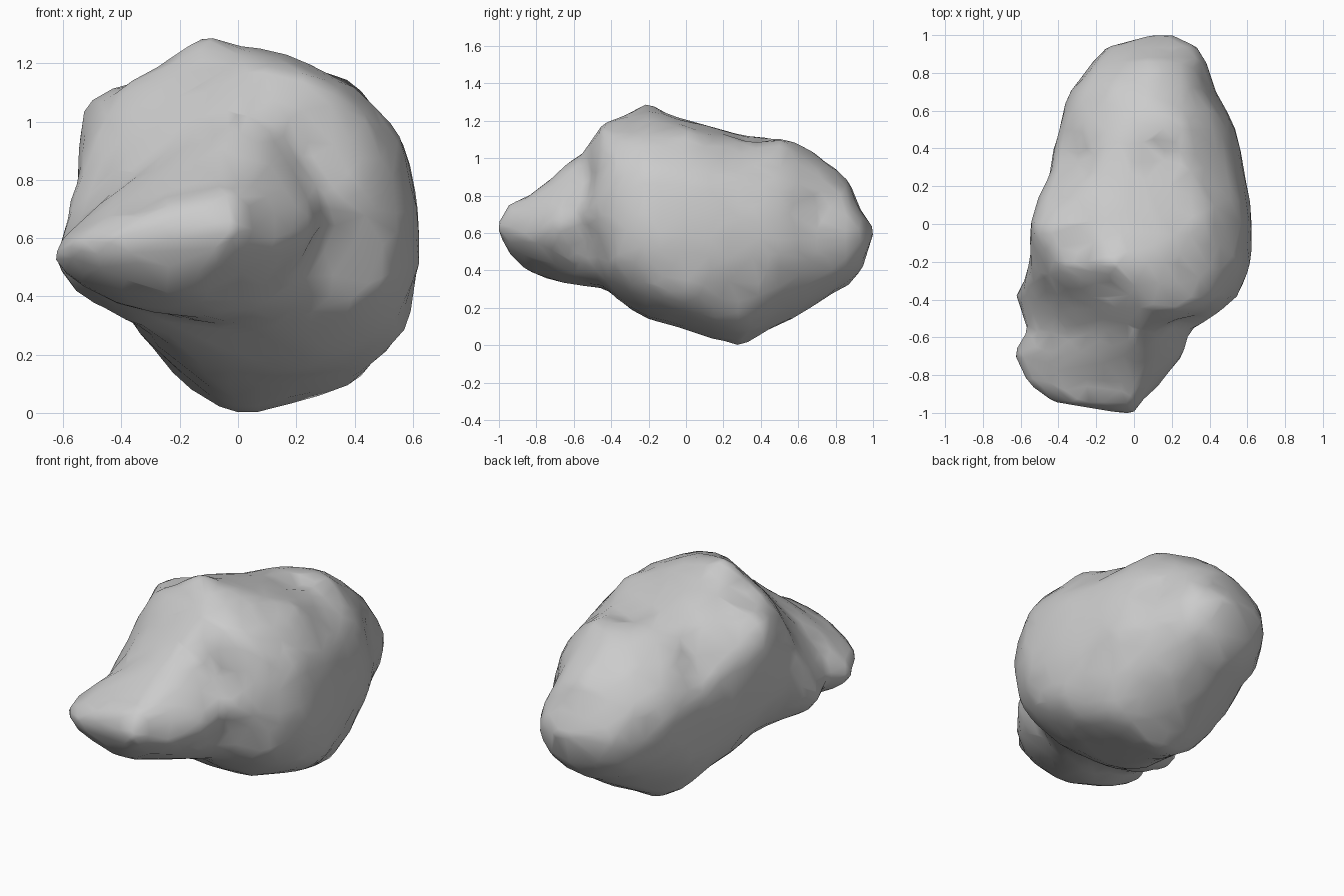
import bpy, bmesh, math
from mathutils import Vector, noise

if "Cube" in bpy.data.objects:
    bpy.data.objects.remove(bpy.data.objects["Cube"])

# Cross-sections along the rock: y, then left, right, top, bottom extremes (x, z)
STATIONS = [
    (-1.00, -.07, .65, .00, .64, -.03, .67, -.03, .62),
    (-.945, -.43, .61, .04, .66, -.04, .76, -.14, .50),
    (-.86, -.54, .60, .13, .61, .00, .80, -.20, .42),
    (-.69, -.64, .55, .26, .64, -.02, .93, -.20, .35),
    (-.56, -.57, .57, .33, .67, .02, 1.03, -.10, .33),
    (-.45, -.61, .53, .47, .66, .12, 1.20, -.05, .31),
    (-.38, -.63, .54, .55, .66, .08, 1.22, -.04, .25),
    (-.21, -.55, .72, .62, .67, -.08, 1.28, .00, .14),
    (.00, -.55, .82, .63, .67, .00, 1.22, .00, .09),
    (.28, -.45, .76, .58, .65, .05, 1.14, .00, .00),
    (.50, -.40, .70, .54, .62, .10, 1.12, .03, .12),
    (.70, -.34, .65, .44, .62, .10, 1.03, .08, .23),
    (.86, -.22, .62, .39, .61, .12, .89, .10, .33),
    (.935, -.15, .62, .34, .61, .13, .73, .12, .41),
    (1.00, .10, .62, .20, .61, .15, .64, .15, .60),
]
# Local dents and bumps: centre, radius, height
RELIEF = [
    ((.22, -.50, .88), .13, -.06), ((.30, -.52, .58), .12, -.05),
    ((.14, .36, 1.12), .09, -.04), ((.24, .50, 1.05), .08, .025),
    ((-.32, .36, .95), .12, -.06), ((-.42, .12, .92), .10, .02),
    ((.42, .75, .75), .12, -.03), ((-.12, -.21, 1.29), .07, .03),
    ((-.30, -.12, 1.18), .12, -.05), ((-.50, -.02, 1.06), .09, .03),
    ((.56, .00, .30), .14, .035), ((.18, .25, .05), .12, -.025),
    ((-.18, .20, .08), .12, -.025), ((.0, -.40, .26), .12, -.02),
    ((.36, .02, 1.10), .12, .02),
]
# Roundness of each corner along y: (y, lower left, lower right, upper left, upper right)
CORNERS = [(-1, 1.7, 1.7, 1.45, 1.7), (-.6, 1.8, 1.65, 1.4, 1.8), (-.38, 1.6, 2.3, 1.5, 2.1),
           (-.05, 1.75, 2.6, 2.7, 2.2), (.3, 1.75, 2.5, 2.1, 2.15), (1, 1.8, 2, 2, 1.85)]
SIDES, STEPS = 48, 4


def roundness(y, corner):
    for a, b in zip(CORNERS, CORNERS[1:]):
        if y <= b[0]:
            t = (y - a[0]) / (b[0] - a[0])
            return a[corner] + (b[corner] - a[corner]) * t
    return 2


def outline_point(s, a):
    y, lx, lz, rx, rz, tx, tz, bx, bz = s
    c, q = math.cos(a), math.sin(a)
    side, cap = ((rx, rz) if c > 0 else (lx, lz)), ((tx, tz) if q > 0 else (bx, bz))
    n = roundness(y, 1 + (c > 0) + 2 * (q > 0))
    u, v = abs(c) ** (2 / n), abs(q) ** (2 / n)
    return Vector((cap[0] + (side[0] - cap[0]) * u, y, side[1] + (cap[1] - side[1]) * v))


# Loft the sections into one closed body
rows = []
for a, b in zip(STATIONS, STATIONS[1:]):
    for k in range(STEPS):
        t = k / STEPS
        rows.append([p + (q - p) * t for p, q in zip(a, b)])
rows.append(STATIONS[-1])
bm = bmesh.new()
rings = [[bm.verts.new(outline_point(s, 2 * math.pi * (i + .5) / SIDES)) for i in range(SIDES)] for s in rows]
for r0, r1 in zip(rings, rings[1:]):
    for i in range(SIDES):
        j = (i + 1) % SIDES
        bm.faces.new((r0[i], r0[j], r1[j], r1[i]))
bm.faces.new(rings[0])
bm.faces.new(rings[-1])
bmesh.ops.recalc_face_normals(bm, faces=bm.faces)
for _ in range(2):
    bmesh.ops.smooth_vert(bm, verts=[v for r in rings[2:-2] for v in r], factor=.4,
                          use_axis_x=True, use_axis_y=True, use_axis_z=True)
bm.normal_update()

# Push out the lumps and hollows
moves = []
for v in bm.verts:
    h = .014 * noise.noise(v.co * 4.5) + .010 * noise.noise(v.co * 9)
    for c, r, d in RELIEF:
        h += d * math.exp(-((v.co - Vector(c)).length / r) ** 2)
    moves.append((v, v.normal * h * min(1, (1 - abs(v.co.y)) * 8)))
for v, m in moves:
    v.co += m

# Rest on the ground
low = min(v.co.z for v in bm.verts)
for v in bm.verts:
    v.co.z -= low
mesh = bpy.data.meshes.new("rock")
bm.to_mesh(mesh)
bm.free()
rock = bpy.data.objects.new("rock", mesh)
bpy.context.collection.objects.link(rock)
for p in mesh.polygons:
    p.use_smooth = True

# Even out the surface, then coarsen it into broad chiselled planes
rem = rock.modifiers.new("even", 'REMESH')
rem.mode = 'VOXEL'
rem.voxel_size = .022
rem.use_smooth_shade = True
dec = rock.modifiers.new("coarsen", 'DECIMATE')
dec.ratio = .04
